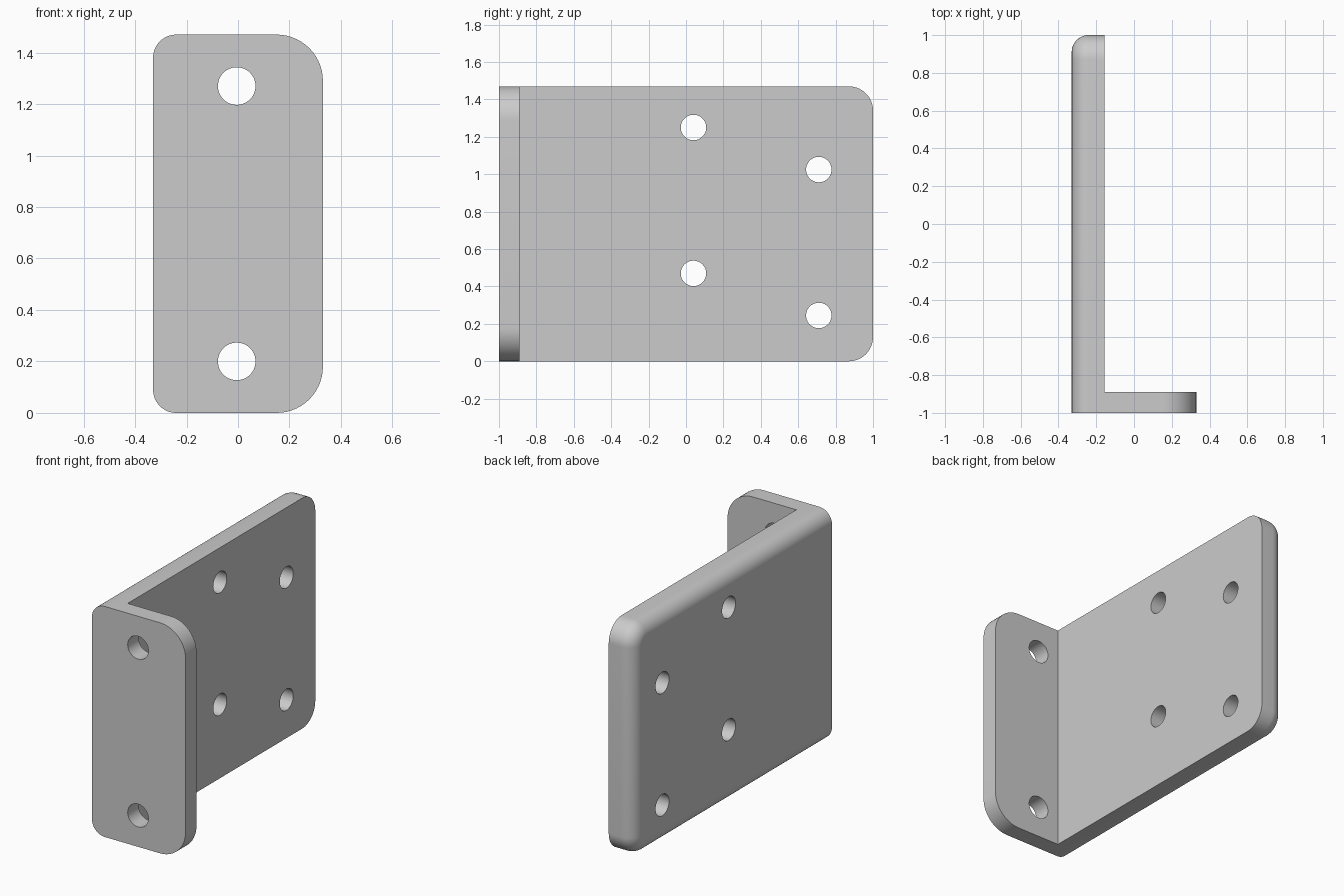
import bpy, bmesh, math
from mathutils import Vector

cube = bpy.data.objects.get("Cube")
if cube:
    bpy.data.objects.remove(cube, do_unlink=True)

HEIGHT = 1.47
HALF_W = 0.33      # half the bracket width
INNER_X = -0.155   # inner face of the plate
FILLET = 0.09      # rounding of the plate's outer edges
CORNER = 0.13      # rounding of the plate's back corners

steel = bpy.data.materials.new("light_grey_metal")
steel.use_nodes = True
grey = (0.6, 0.6, 0.6, 1)
steel.diffuse_color = grey
steel.node_tree.nodes["Principled BSDF"].inputs["Base Color"].default_value = grey


def tab_outline(near, far, low, high, radius, steps=14):
    """Rectangle whose two far corners are rounded."""
    pts = [(near, low)]
    for z, start in ((low + radius, -math.pi / 2), (high - radius, 0)):
        for i in range(steps + 1):
            a = start + i / steps * math.pi / 2
            pts.append((far - radius + radius * math.cos(a), z + radius * math.sin(a)))
    return pts + [(near, high)]


def loft(name, rings):
    """Solid through matching rings of points, capped at both ends."""
    bm = bmesh.new()
    loops = [[bm.verts.new(p) for p in ring] for ring in rings]
    n = len(loops[0])
    for a, b in zip(loops, loops[1:]):
        for i in range(n):
            j = (i + 1) % n
            bm.faces.new((a[i], a[j], b[j], b[i]))
    bm.faces.new(loops[0][::-1])
    bm.faces.new(loops[-1])
    bmesh.ops.recalc_face_normals(bm, faces=bm.faces)
    mesh = bpy.data.meshes.new(name)
    bm.to_mesh(mesh)
    bm.free()
    mesh.materials.append(steel)
    obj = bpy.data.objects.new(name, mesh)
    bpy.context.collection.objects.link(obj)
    return obj


def apply_boolean(obj, other, operation):
    mod = obj.modifiers.new("boolean", "BOOLEAN")
    mod.operation, mod.solver, mod.object = operation, "EXACT", other
    bpy.context.view_layer.objects.active = obj
    bpy.ops.object.modifier_apply(modifier=mod.name)
    bpy.data.objects.remove(other, do_unlink=True)


def drill(obj, center, axis, radius):
    bpy.ops.mesh.primitive_cylinder_add(vertices=48, radius=radius, depth=0.5, location=center)
    cutter = bpy.context.object
    cutter.name = "hole_cutter"
    cutter.hide_render = True
    cutter.rotation_euler = Vector(axis).to_track_quat("Z", "Y").to_euler()
    cutter.data.materials.append(steel)
    apply_boolean(obj, cutter, "DIFFERENCE")


# Large side plate, filleted around its outer face except at the front
rings = []
STEPS = 12
for i in range(STEPS + 1):
    a = i / STEPS * math.pi / 2
    inset = FILLET * (1 - math.sin(a))
    x = -HALF_W + FILLET * (1 - math.cos(a))
    outline = tab_outline(-1, 1 - inset, inset, HEIGHT - inset, CORNER - inset)
    rings.append([(x, y, z) for y, z in outline])
rings.append([(INNER_X, y, z) for _, y, z in rings[-1]])
bracket = loft("angle_bracket", rings)

# Narrow front flange with two large rounded corners
outline = tab_outline(-0.2, HALF_W, 0, HEIGHT, 0.18)
flange = loft("front_flange", [[(x, y, z) for x, z in outline] for y in (-1, -0.89)])
apply_boolean(bracket, flange, "UNION")

# Mounting holes
for z in (0.2, 1.27):
    drill(bracket, (-0.005, -0.95, z), (0, 1, 0), 0.073)
for y, z in ((0.04, 0.47), (0.04, 1.25), (0.71, 0.245), (0.71, 1.025)):
    drill(bracket, (-0.24, y, z), (1, 0, 0), 0.068)

# Smooth fillets and holes, crisp edges elsewhere
bpy.ops.object.select_all(action="DESELECT")
bracket.select_set(True)
bpy.context.view_layer.objects.active = bracket
bpy.ops.object.shade_smooth_by_angle(angle=math.radians(30))
